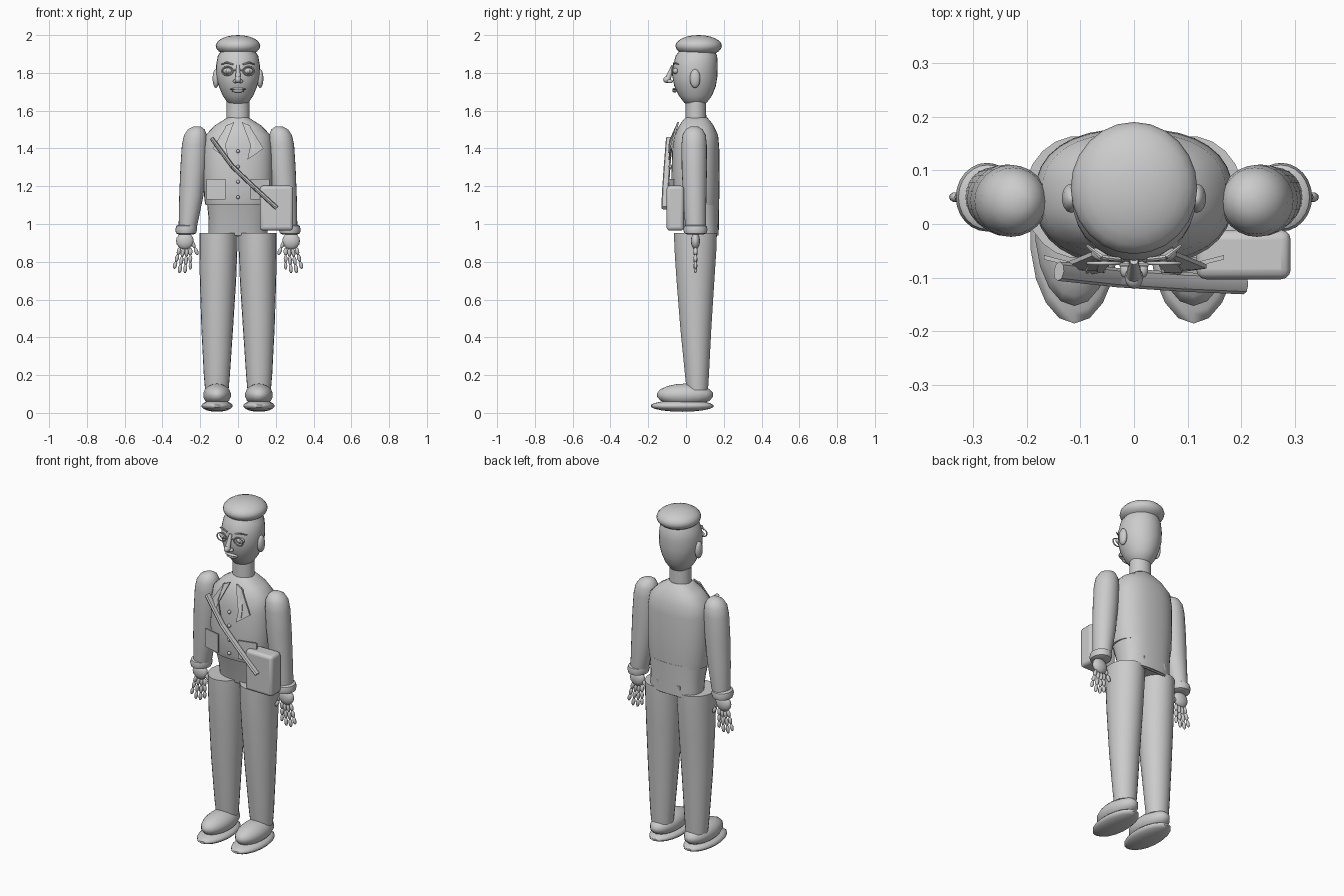
import bpy, bmesh, math
from mathutils import Vector, Matrix

if "Cube" in bpy.data.objects:
    bpy.data.objects.remove(bpy.data.objects["Cube"])

mat = bpy.data.materials.new("plain grey")
mat.diffuse_color = (0.6, 0.6, 0.6, 1)
mat.use_nodes = True
mat.node_tree.nodes["Principled BSDF"].inputs["Base Color"].default_value = mat.diffuse_color


def finish(name, bm, angle=40):
    bmesh.ops.recalc_face_normals(bm, faces=bm.faces)
    me = bpy.data.meshes.new(name)
    bm.to_mesh(me)
    bm.free()
    me.materials.append(mat)
    me.shade_smooth()
    me.set_sharp_from_angle(angle=math.radians(angle))
    ob = bpy.data.objects.new(name, me)
    bpy.context.collection.objects.link(ob)
    return ob


def loft(name, rings, n=24, p=2.0):
    """Stack of (z, cx, cy, rx, ry) superellipse sections, capped."""
    bm = bmesh.new()
    loops = []
    for z, cx, cy, rx, ry in rings:
        loop = []
        for i in range(n):
            a = 2 * math.pi * i / n
            c, s = math.cos(a), math.sin(a)
            loop.append(bm.verts.new((cx + rx * math.copysign(abs(c) ** (2 / p), c),
                                      cy + ry * math.copysign(abs(s) ** (2 / p), s), z)))
        loops.append(loop)
    for a, b in zip(loops, loops[1:]):
        for i in range(n):
            j = (i + 1) % n
            bm.faces.new((a[i], a[j], b[j], b[i]))
    bm.faces.new(loops[0])
    bm.faces.new(loops[-1])
    return finish(name, bm)


def ball(name, c, r, seg=20, rot=None):
    bm = bmesh.new()
    m = Matrix.Translation(c) @ (rot or Matrix()) @ Matrix.Diagonal((*r, 1))
    bmesh.ops.create_uvsphere(bm, u_segments=seg, v_segments=max(6, seg // 2), radius=1, matrix=m)
    return finish(name, bm, 60)


def rod(name, a, b, ra, rb, seg=10, flat=1.0):
    a, b = Vector(a), Vector(b)
    d = b - a
    bm = bmesh.new()
    m = (Matrix.Translation((a + b) / 2) @ Matrix.Diagonal((1, flat, 1, 1)).inverted().inverted()
         if flat == 1.0 else Matrix.Translation((a + b) / 2))
    m = m @ d.to_track_quat('Z', 'Y').to_matrix().to_4x4() @ Matrix.Diagonal((1, flat, 1, 1))
    bmesh.ops.create_cone(bm, cap_ends=True, segments=seg, radius1=ra, radius2=rb, depth=d.length, matrix=m)
    return finish(name, bm)


def ring(name, c, r, t, seg=18):
    """Torus facing the front."""
    bm = bmesh.new()
    grid = []
    for i in range(seg):
        a = 2 * math.pi * i / seg
        row = []
        for j in range(6):
            b = 2 * math.pi * j / 6
            q = r + t * math.cos(b)
            row.append(bm.verts.new((c[0] + q * math.cos(a), c[1] + t * math.sin(b),
                                     c[2] + 0.8 * q * math.sin(a))))
        grid.append(row)
    for i in range(seg):
        for j in range(6):
            k, l = (i + 1) % seg, (j + 1) % 6
            bm.faces.new((grid[i][j], grid[k][j], grid[k][l], grid[i][l]))
    return finish(name, bm, 80)


def plate(name, pts, t=0.008):
    """Thin sheet from (x, y, z) outline, thickened backwards."""
    bm = bmesh.new()
    f = bm.faces.new([bm.verts.new(q) for q in pts])
    new = bmesh.ops.extrude_face_region(bm, geom=[f])["geom"]
    for v in new:
        if isinstance(v, bmesh.types.BMVert):
            v.co.y += t
    bm.faces.new([v for v in f.verts]) if not f.is_valid else None
    return finish(name, bm, 20)


# Head, cap and neck
loft("head", [(1.628, 0, .05, .03, .03), (1.642, 0, .05, .056, .06), (1.68, 0, .05, .081, .088),
              (1.73, 0, .048, .102, .11), (1.78, 0, .047, .115, .119), (1.84, 0, .05, .116, .118),
              (1.89, 0, .055, .107, .11), (1.93, 0, .06, .08, .085)], 28)
ball("cap", (0, .067, 1.943), (.118, .123, .057), 24)
loft("neck", [(1.53, 0, .052, .062, .056), (1.65, 0, .052, .06, .054)])

# Jacket body, with a narrower waist below the front hem
loft("jacket", [(1.10, 0, .054, .172, .12), (1.13, 0, .051, .178, .125), (1.25, 0, .05, .185, .128),
                (1.40, 0, .052, .184, .124), (1.47, 0, .055, .172, .115), (1.52, 0, .055, .125, .092),
                (1.55, 0, .055, .078, .07), (1.565, 0, .055, .055, .055)], 32, 2.4)
loft("jacket_skirt", [(.938, 0, .083, .155, .09), (1.02, 0, .074, .155, .1),
                      (1.12, 0, .06, .165, .116)], 28, 2.5)
plate("back_hem", [(-.08, .155, .932), (.07, .155, .932), (.07, .162, 1.0), (-.08, .162, 1.0)])

for s, side in ((-1, "right"), (1, "left")):
    # Trouser leg
    loft(side + "_leg", [(.12, s * .112, .06, .062, .057), (.2, s * .112, .058, .069, .064),
                         (.45, s * .11, .052, .084, .083), (.7, s * .106, .05, .096, .101),
                         (.88, s * .104, .05, .101, .113), (.952, s * .104, .05, .101, .114)], 22)
    # Shoe
    ball(side + "_sole", (s * .111, -.02, .037), (.084, .168, .031), 18)
    ball(side + "_shoe", (s * .111, -.005, .095), (.075, .15, .06), 18)

    # Sleeve and cuff
    loft(side + "_arm", [(.97, s * .267, .05, .046, .052), (1.0, s * .264, .05, .05, .055),
                         (1.15, s * .247, .046, .064, .062), (1.3, s * .236, .044, .069, .067),
                         (1.42, s * .229, .043, .068, .067), (1.47, s * .225, .043, .061, .062),
                         (1.5, s * .221, .043, .045, .046), (1.516, s * .217, .043, .02, .02)])
    loft(side + "_cuff", [(.945, s * .275, .05, .04, .044), (.951, s * .275, .05, .053, .059),
                          (.97, s * .274, .05, .058, .064), (.989, s * .273, .05, .054, .06),
                          (.996, s * .272, .05, .044, .048)])

    # Palm and jointed fingers
    ball(side + "_palm", (s * .281, .05, .91), (.047, .024, .045), 16)
    fingers = [(.252, .872, .252, .76), (.270, .870, .281, .742),
               (.289, .870, .311, .742), (.308, .875, .338, .764), (.245, .91, .213, .838)]
    for k, (x0, z0, x1, z1) in enumerate(fingers):
        a, b = Vector((s * x0, .05, z0)), Vector((s * x1, .05, z1))
        rot = (b - a).to_track_quat('Z', 'Y').to_matrix().to_4x4()
        n = 2 if k == 4 else 3
        for i in range(n):
            c = a.lerp(b, (i + .5) / n)
            bm_len = (b - a).length / n * .56
            ball(f"{side}_finger_{k}_{i}", c, (.0115 - .001 * i, .0105, bm_len), 10, rot)

    # Ear, eye, spectacle rim, brow and nostril
    ball(side + "_ear", (s * .117, .048, 1.77), (.018, .028, .05), 14)
    ball(side + "_eye", (s * .055, -.055, 1.81), (.025, .016, .016), 14)
    ball(side + "_pupil", (s * .055, -.069, 1.81), (.009, .006, .009), 10)
    ring(side + "_rim", (s * .056, -.073, 1.81), (.029), .004)
    rod(side + "_brow_inner", (s * .025, -.066, 1.845), (s * .06, -.062, 1.855), .004, .005, 6)
    rod(side + "_brow_outer", (s * .06, -.062, 1.855), (s * .088, -.04, 1.845), .005, .003, 6)
    ball(side + "_nostril", (s * .015, -.085, 1.755), (.012, .016, .01), 10)
    # Lapel and collar flap
    plate(side + "_lapel", [(s * .055, -.05, 1.53), (s * .135, -.083, 1.40), (s * .10, -.088, 1.375),
                            (s * .05, -.092, 1.34), (s * .07, -.088, 1.44)])
    plate(side + "_collar", [(s * .02, -.045, 1.54), (s * .065, -.05, 1.52), (s * .09, -.09, 1.43),
                             (s * .085, -.095, 1.375), (s * .058, -.09, 1.44)])
    # Hip pocket
    plate(side + "_pocket", [(s * .065, -.092, 1.13), (s * .168, -.066, 1.13),
                             (s * .168, -.066, 1.238), (s * .065, -.092, 1.238)])

# Nose, spectacle bridge and lips
rod("nose_bridge", (0, -.068, 1.84), (0, -.098, 1.765), .008, .016, 10)
ball("nose_tip", (0, -.1, 1.764), (.017, .021, .018), 12)
rod("spectacle_bridge", (-.027, -.076, 1.815), (.027, -.076, 1.815), .004, .004, 6)
ball("upper_lip", (0, -.061, 1.714), (.043, .012, .007), 12)
ball("lower_lip", (0, -.06, 1.704), (.032, .012, .008), 12)

# Front buttons
for i in range(4):
    ball(f"button_{i}", (0, -.082, 1.385 - .081 * i), (.01, .01, .01), 10)

# Shoulder strap: flattened bar across the chest
for i, (a, b) in enumerate([((-.14, -.088, 1.455), (-.03, -.1, 1.305)),
                            ((-.03, -.1, 1.305), (.09, -.108, 1.19)),
                            ((.09, -.108, 1.19), (.205, -.113, 1.085))]):
    rod(f"strap_{i}", a, b, .018, .018, 8, .65)

# Satchel: bevelled box
bm = bmesh.new()
bmesh.ops.create_cube(bm, size=1, matrix=Matrix.Translation((.204, -.057, 1.084))
                      @ Matrix.Diagonal((.176, .092, .238, 1)))
bag = finish("satchel", bm)
bev = bag.modifiers.new("rounded_edges", 'BEVEL')
bev.width = .018
bev.segments = 3
